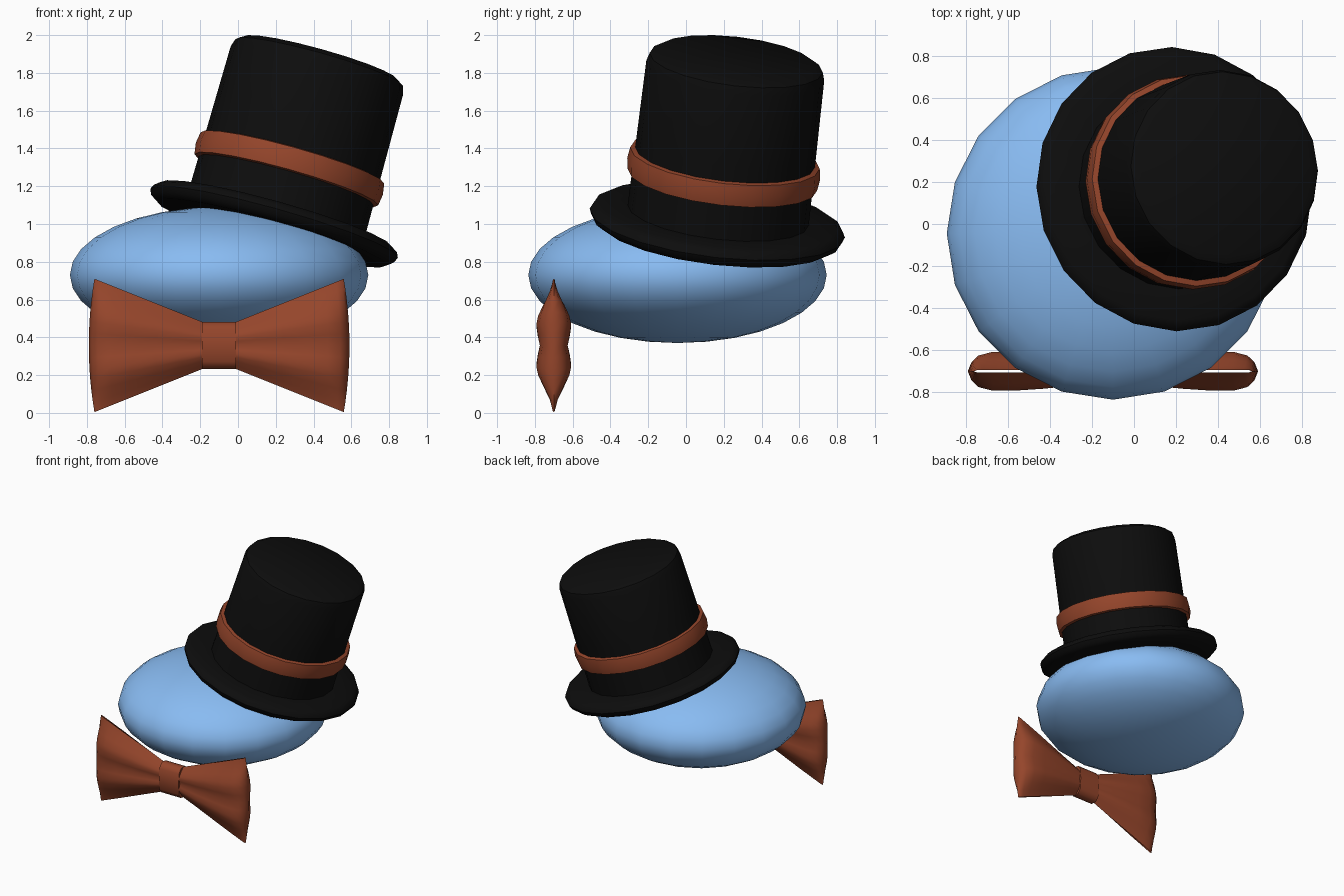
import bpy, bmesh, math
from mathutils import Vector

if "Cube" in bpy.data.objects:
    bpy.data.objects.remove(bpy.data.objects["Cube"])


def material(name, rgb):
    m = bpy.data.materials.new(name)
    m.diffuse_color = (*rgb, 1)
    m.use_nodes = True
    m.node_tree.nodes["Principled BSDF"].inputs["Base Color"].default_value = m.diffuse_color
    return m


BLUE = material("blue", (0.25, 0.50, 0.89))
BLACK = material("black", (0.004, 0.004, 0.004))
RUST = material("rust", (0.30, 0.06, 0.024))


def finish(name, bm, mat, angle):
    bmesh.ops.remove_doubles(bm, verts=bm.verts, dist=0.0005)
    bmesh.ops.recalc_face_normals(bm, faces=bm.faces)
    me = bpy.data.meshes.new(name)
    bm.to_mesh(me)
    bm.free()
    ob = bpy.data.objects.new(name, me)
    bpy.context.collection.objects.link(ob)
    me.materials.append(mat)
    bpy.ops.object.select_all(action='DESELECT')
    ob.select_set(True)
    bpy.context.view_layer.objects.active = ob
    bpy.ops.object.shade_smooth_by_angle(angle=math.radians(angle))
    return ob


def grid_faces(bm, rows):
    for a, b in zip(rows, rows[1:]):
        for i in range(len(a) - 1):
            bm.faces.new((a[i], a[i + 1], b[i + 1], b[i]))


# Hat axis: leans to the right and slightly back
AXIS = Vector((0.268, 0.113, 0.957)).normalized()
HAT_ROT = Vector((0, 0, 1)).rotation_difference(AXIS)
HAT_POS = Vector((0.19, 0.165, 1.0))


def lathe(name, profile, mat, closed=False, angle=40, sides=20):
    """Spin a (radius, height) profile about the hat axis."""
    bm = bmesh.new()
    rings = []
    for r, h in profile:
        rings.append([bm.verts.new((r * math.cos(i * math.tau / sides),
                                    r * math.sin(i * math.tau / sides), h))
                      for i in range(sides)])
    pairs = list(zip(rings, rings[1:]))
    if closed:
        pairs.append((rings[-1], rings[0]))
    else:
        bm.faces.new(rings[0])
        bm.faces.new(rings[-1])
    for a, b in pairs:
        for i in range(sides):
            j = (i + 1) % sides
            bm.faces.new((a[i], a[j], b[j], b[i]))
    ob = finish(name, bm, mat, angle)
    ob.rotation_mode = 'QUATERNION'
    ob.rotation_quaternion = HAT_ROT
    ob.location = HAT_POS


# Flattened round head
bm = bmesh.new()
bmesh.ops.create_uvsphere(bm, u_segments=20, v_segments=16, radius=1)
bmesh.ops.scale(bm, vec=(0.79, 0.79, 0.36), verts=bm.verts)
head = finish("head", bm, BLUE, 60)
head.location = (-0.10, -0.045, 0.73)

# Top hat: brim, crown and ribbon
lathe("hat_brim", [(0.46, -0.05), (0.63, -0.05), (0.668, -0.025), (0.68, 0.005),
                   (0.668, 0.03), (0.635, 0.05), (0.46, 0.05)], BLACK)
lathe("hat_crown", [(0.483, 0.0), (0.478, 0.45), (0.474, 0.85), (0.461, 0.893),
                    (0.42, 0.918)], BLACK)
lathe("hat_ribbon", [(0.475, 0.238), (0.505, 0.245), (0.514, 0.305), (0.505, 0.365),
                     (0.475, 0.372)], RUST, closed=True, angle=50)

# Bow tie: folded cross-section (height fraction, thickness fraction)
BOW_POS = (-0.10, -0.70, 0.357)
HALF = [(1, 0), (0.85, 0.28), (0.68, 0.62), (0.5, 0.9), (0.36, 1), (0.18, 0.92), (0, 0.80)]
SECTION = HALF + [(-s, t) for s, t in reversed(HALF[:-1])]

# Bow wings: (distance from knot, outer bulge, thickness, seam gap)
WING = [(0.09, 0, 0.055, 0), (0.2, 0, 0.07, 0), (0.33, 0.003, 0.083, 0.003),
        (0.46, 0.008, 0.092, 0.006), (0.56, 0.015, 0.092, 0.006),
        (0.62, 0.022, 0.075, 0.006), (0.648, 0.026, 0.045, 0.005), (0.66, 0.03, 0, 0)]
bm = bmesh.new()
for side in (-1, 1):
    for face in (-1, 1):
        rows = []
        for d, bulge, thick, gap in WING:
            half_h = 0.125 + (d - 0.09) * 0.228 / 0.57
            rows.append([bm.verts.new((side * (d + bulge * (1 - s * s)),
                                       face * max(thick * t, gap), half_h * s))
                         for s, t in SECTION])
        grid_faces(bm, rows)
wings = finish("bow_wings", bm, RUST, 50)
wings.location = BOW_POS

# Bow knot: short wrapped band between the wings
bm = bmesh.new()
knot = [(0.125, 0.0), (0.12, 0.03), (0.085, 0.055), (0, 0.06),
        (-0.085, 0.055), (-0.12, 0.03), (-0.125, 0.0)]
loop = [(z, -y) for z, y in knot] + [(z, y) for z, y in reversed(knot[1:-1])]
ends = [[bm.verts.new((x, y, z)) for z, y in loop] for x in (-0.09, 0.09)]
grid_faces(bm, [e + [e[0]] for e in ends])
for e in ends:
    bm.faces.new(e)
finish("bow_knot", bm, RUST, 50).location = BOW_POS
